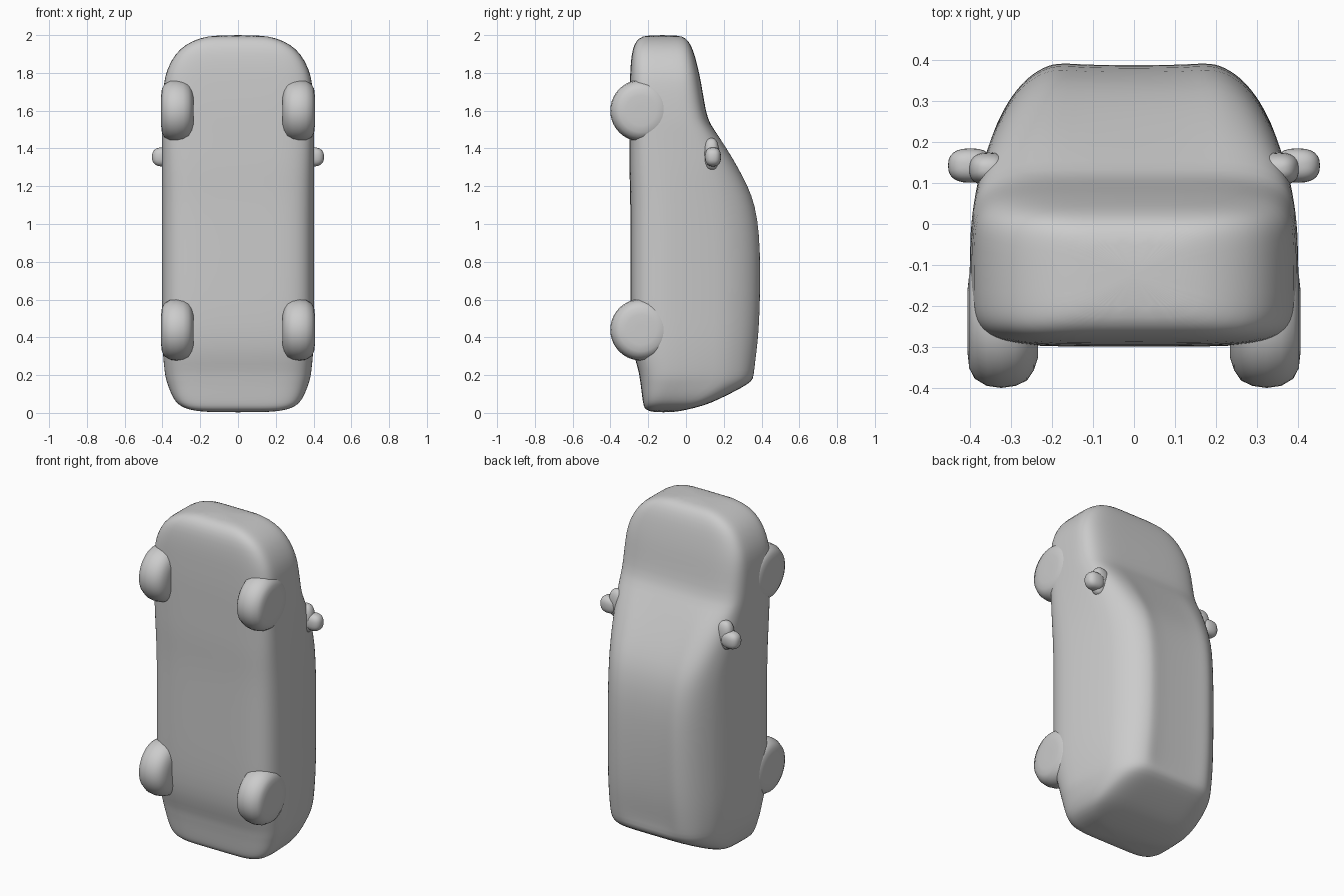
import bpy, bmesh, math
from mathutils import Vector

if "Cube" in bpy.data.objects:
    bpy.data.objects.remove(bpy.data.objects["Cube"])

grey = bpy.data.materials.new("plain grey")
grey.diffuse_color = (0.6, 0.6, 0.6, 1)
grey.use_nodes = True
grey.node_tree.nodes["Principled BSDF"].inputs["Base Color"].default_value = grey.diffuse_color


def finish(name, bm, subdivisions=0):
    bmesh.ops.recalc_face_normals(bm, faces=bm.faces)
    mesh = bpy.data.meshes.new(name)
    bm.to_mesh(mesh)
    bm.free()
    mesh.materials.append(grey)
    ob = bpy.data.objects.new(name, mesh)
    bpy.context.collection.objects.link(ob)
    for p in mesh.polygons:
        p.use_smooth = True
    if subdivisions:
        mod = ob.modifiers.new("smooth", "SUBSURF")
        mod.levels = mod.render_levels = subdivisions
    return ob


def interpolate(table, v):
    for (a, fa), (b, fb) in zip(table, table[1:]):
        if v <= b:
            return fa + (fb - fa) * max(0, (v - a) / (b - a))
    return table[-1][1]


def spow(v, e):
    return math.copysign(abs(v) ** e, v)


# Body stations from tail to nose: z, underside y, upper y, half width
STATIONS = [
    (0.003, -0.17, -0.07, 0.17), (0.015, -0.215, 0.0, 0.26),
    (0.04, -0.225, 0.10, 0.315), (0.07, -0.23, 0.17, 0.34),
    (0.11, -0.235, 0.25, 0.36), (0.15, -0.24, 0.325, 0.375),
    (0.18, -0.245, 0.36, 0.385), (0.22, -0.25, 0.37, 0.392),
    (0.30, -0.275, 0.38, 0.40), (0.40, -0.29, 0.393, 0.405),
    (0.55, -0.295, 0.402, 0.405), (0.75, -0.295, 0.405, 0.405),
    (0.95, -0.295, 0.40, 0.405), (1.10, -0.295, 0.375, 0.405),
    (1.20, -0.297, 0.335, 0.405), (1.30, -0.30, 0.28, 0.405),
    (1.40, -0.30, 0.22, 0.405), (1.50, -0.30, 0.15, 0.405),
    (1.55, -0.30, 0.115, 0.405), (1.65, -0.30, 0.096, 0.402),
    (1.75, -0.297, 0.08, 0.395), (1.82, -0.295, 0.065, 0.378),
    (1.90, -0.288, 0.045, 0.335), (1.95, -0.275, 0.025, 0.28),
    (1.985, -0.25, 0.0, 0.205), (2.0, -0.21, -0.04, 0.12),
]
# Cabin sides lean inwards towards the roof
TAPER = [(-0.3, 0.99), (-0.1, 1.0), (0.0, 0.99), (0.1, 0.955),
         (0.2, 0.88), (0.3, 0.78), (0.36, 0.71), (0.41, 0.64)]
COUNT = 48

bm = bmesh.new()
rings = []
for z, low, high, width in STATIONS:
    ring = []
    for i in range(COUNT):
        t = 2 * math.pi * (i + 0.5) / COUNT
        c, s = spow(math.cos(t), 0.36), spow(math.sin(t), 0.36)
        y = (low + high) / 2 + s * (high - low) / 2
        x = c * width * interpolate(TAPER, y)
        # Shallow hollow along the roof and windscreen
        if s > 0.9 and 0.2 < z < 1.5:
            y -= 0.02 * max(0, 1 - (x / 0.2) ** 2)
        ring.append(bm.verts.new((x, y, z)))
    rings.append(ring)
for a, b in zip(rings, rings[1:]):
    for i in range(COUNT):
        j = (i + 1) % COUNT
        bm.faces.new((a[i], a[j], b[j], b[i]))
bm.faces.new(rings[0])
bm.faces.new(rings[-1])
finish("car_body", bm, 1)


def wheel(name, side, z):
    # Puffy tyre turned about the x axis: (x, radius)
    profile = [(0.235, 0.09), (0.245, 0.12), (0.262, 0.145), (0.29, 0.158),
               (0.325, 0.163), (0.36, 0.158), (0.39, 0.14), (0.403, 0.115),
               (0.407, 0.08), (0.407, 0.03)]
    bm = bmesh.new()
    loops = []
    for x, r in profile:
        loops.append([bm.verts.new((side * x,
                                    -0.238 + r * math.cos(k * math.pi / 20),
                                    z + r * math.sin(k * math.pi / 20)))
                      for k in range(40)])
    for a, b in zip(loops, loops[1:]):
        for k in range(40):
            bm.faces.new((a[k], a[k - 1], b[k - 1], b[k]))
    bm.faces.new(loops[0])
    bm.faces.new(loops[-1])
    finish(name, bm)


def blob(name, centre, size):
    # Rounded lump with a slightly squared outline
    bm = bmesh.new()
    bmesh.ops.create_uvsphere(bm, u_segments=24, v_segments=16, radius=1)
    for v in bm.verts:
        v.co = Vector([centre[k] + size[k] * spow(v.co[k], 0.8) for k in range(3)])
    finish(name, bm)


for side, label in ((-1, "left"), (1, "right")):
    wheel("rear_wheel_" + label, side, 0.44)
    wheel("front_wheel_" + label, side, 1.6)
    # Door mirror and the foot that joins it to the cabin
    blob("mirror_" + label, (side * 0.40, 0.143, 1.355), (0.055, 0.042, 0.05))
    blob("mirror_foot_" + label, (side * 0.355, 0.135, 1.37), (0.05, 0.04, 0.085))
